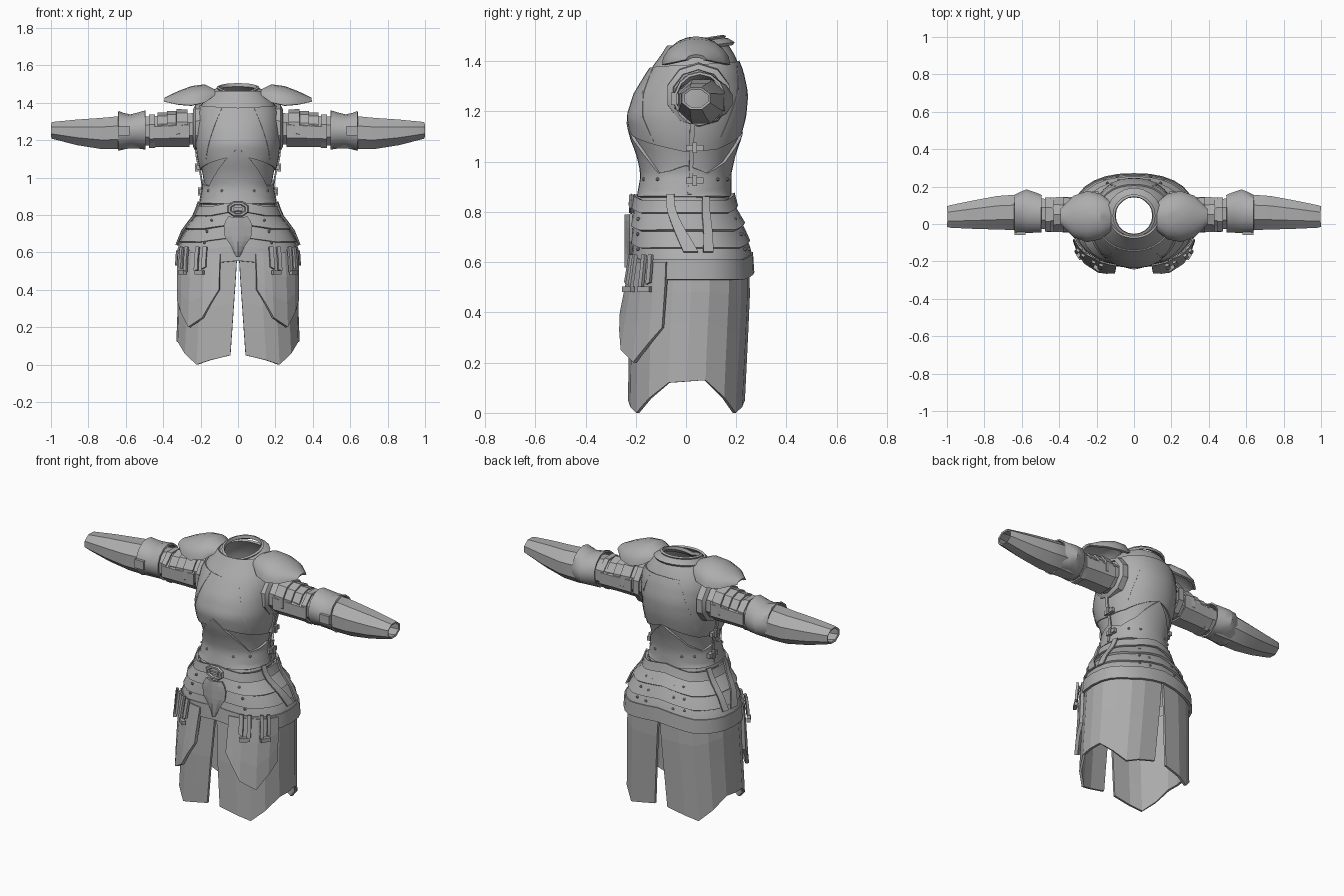
import bpy, bmesh
from math import sin, cos, pi, copysign
from mathutils import Vector, Matrix

if "Cube" in bpy.data.objects:
    bpy.data.objects.remove(bpy.data.objects["Cube"])

steel = bpy.data.materials.new("steel_grey")
steel.use_nodes = True
steel.diffuse_color = (0.42, 0.42, 0.42, 1)
steel.node_tree.nodes["Principled BSDF"].inputs["Base Color"].default_value = (0.42, 0.42, 0.42, 1)
parts, flat = [], []


def lerp(table, t):
    """Piecewise linear lookup: rows are (key, values...)."""
    if t <= table[0][0]:
        return table[0][1:]
    for p, q in zip(table, table[1:]):
        if t <= q[0]:
            f = (t - p[0]) / (q[0] - p[0])
            return tuple(a + (b - a) * f for a, b in zip(p[1:], q[1:]))
    return table[-1][1:]


# Body outline: height, half width, front y, back y
BODY = [(0, .295, -.225, .225), (.3, .305, -.22, .24), (.53, .315, -.205, .25),
        (.62, .31, -.2, .245), (.72, .268, -.2, .215), (.80, .208, -.193, .18),
        (.86, .188, -.178, .163), (.95, .172, -.162, .162), (1.03, .185, -.18, .18),
        (1.10, .203, -.208, .205), (1.18, .213, -.224, .226), (1.27, .213, -.195, .234),
        (1.36, .205, -.14, .215), (1.42, .17, -.095, .19), (1.46, .13, -.07, .165)]


def surf(a, z, off=0.0, n=2.4):
    """Point on the body; a runs from 0 (front) over the left side to 1 (back)."""
    hx, yf, yb = lerp(BODY, z)
    if z > .86:
        n = 2.15
    s, c = sin(a * pi), cos(a * pi)
    x = (hx + off) * copysign(abs(s) ** (2 / n), s)
    y = (yf + yb) / 2 - ((yb - yf) / 2 + off) * copysign(abs(c) ** (2 / n), c)
    return Vector((x if abs(s) > 1e-6 else 0, y, z))


def finish(name, bm, thick, mirror, is_flat):
    bmesh.ops.remove_doubles(bm, verts=bm.verts, dist=1e-5)
    bmesh.ops.recalc_face_normals(bm, faces=bm.faces)
    me = bpy.data.meshes.new(name)
    bm.to_mesh(me)
    bm.free()
    me.materials.append(steel)
    ob = bpy.data.objects.new(name, me)
    bpy.context.collection.objects.link(ob)
    if mirror:
        ob.modifiers.new("Mirror", 'MIRROR')
    if thick:
        m = ob.modifiers.new("Solidify", 'SOLIDIFY')
        m.thickness, m.offset = thick, 0
    (flat if is_flat else parts).append(ob)


def grid(name, us, vs, fn, thick=.012, mirror=True, is_flat=False):
    """Sheet made from a function of u and v in 0..1."""
    us = [i / us for i in range(us + 1)] if isinstance(us, int) else us
    vs = [i / vs for i in range(vs + 1)] if isinstance(vs, int) else vs
    bm = bmesh.new()
    rows = [[bm.verts.new(fn(u, v)) for u in us] for v in vs]
    for r, s in zip(rows, rows[1:]):
        for i in range(len(us) - 1):
            bm.faces.new((r[i], r[i + 1], s[i + 1], s[i]))
    finish(name, bm, thick, mirror, is_flat)


def tube(name, rings, sides, thick=.01):
    """Arm piece along x; rings are (x, y, z, y radius, z radius)."""
    def fn(u, v):
        x, y, z, ry, rz = rings[round(v * (len(rings) - 1))]
        t = (u + .5 / sides) * 2 * pi
        return (x, y + ry * cos(t), z + rz * sin(t))
    grid(name, sides, len(rings) - 1, fn, thick)


def box(name, loc, size, mirror=True, turn=0):
    bm = bmesh.new()
    bmesh.ops.create_cube(bm, size=1, matrix=Matrix.Translation(loc)
                          @ Matrix.Rotation(turn, 4, 'Z') @ Matrix.Diagonal((*size, 1)))
    finish(name, bm, 0, mirror, True)


def strip(name, path, half, off, thick=.008):
    """Strap lying on the body; path rows are (t, a, z)."""
    def fn(u, v):
        a, z = lerp(path, v)
        return surf(a + (u - .5) * 2 * half, z, off)
    grid(name, 1, 6, fn, thick)


def rivet(name, a, z, off):
    bm = bmesh.new()
    bmesh.ops.create_icosphere(bm, subdivisions=1, radius=.008,
                               matrix=Matrix.Translation(surf(a, z, off)))
    finish(name, bm, 0, True, True)


# Torso: underbody, breastplate and waist plate
def plate(name, low, high, off, rows):
    def fn(u, v):
        z0, z1 = lerp(low, u)[0], lerp(high, u)[0]
        return surf(u, z0 + (z1 - z0) * v, off)
    grid(name, 20, rows, fn)


plate("torso", [(0, .84)], [(0, 1.46)], 0, 18)
plate("breastplate", [(0, 1.12), (.3, 1.07), (.5, 1.04), (.7, 1.05), (1, 1.12)],
      [(0, 1.37), (1, 1.40)], .008, 10)
plate("waist_plate", [(0, .86)],
      [(0, 1.16), (.2, 1.02), (.3, .955), (.4, .965), (.5, .985), (.65, .955), (.8, 1.0), (1, 1.12)], .012, 8)
strip("chest_ridge", [(0, .13, 1.37), (1, .3, 1.08)], .008, .012)
strip("back_ridge", [(0, .85, 1.38), (1, .72, 1.1)], .008, .012)
strip("side_seam", [(0, .53, .87), (1, .53, 1.15)], .012, .018)
for z in (.925, 1.055):
    x = surf(.52, z)[0]
    box("side_clasp", (x + .022, .035, z), (.02, .07, .025))
    box("clasp_pin", (x + .03, .035, z), (.018, .018, .042))
for a in (.14, .3, .74, .86):
    rivet("waist_rivet", a, .93, .018)


# Collar
def collar(u, v):
    a = u * 2 * pi
    k = abs(sin(a / 2))
    r, z = lerp([(0, .145, 1.395 + .075 * k), (.35, .12, 1.415 + .07 * k),
                 (.6, .104, 1.43 + .06 * k), (1, .108, 1.443 + .06 * k)], v)
    return (r * sin(a) if 0 < u < 1 else 0, .045 - r * cos(a), z)


grid("collar", 20, [0, .35, .6, 1], collar, .014, False)


# Overlapping hip bands
def band(name, z0, z1, off0, off1):
    def fn(u, v):
        lift = .03 * max(0, 1 - (1 - u) / .2) + .025 * max(0, 1 - u / .2)
        p = surf(u, z0 + (z1 - z0) * v, off0 + (off1 - off0) * v)
        p.z += lift
        return p
    grid(name, [0, .06, .13, .2, .27, .35, .42, .5, .58, .65, .73, .8, .87, .94, 1], 2, fn, .014)


band("waist_belt", .795, .845, .018, .02)
band("hip_band_upper", .725, .80, .016, .004)
band("hip_band_middle", .655, .735, .014, .002)
band("hip_band_lower", .60, .665, .01, .002)
band("hem_belt", .53, .61, .015, .014)
for z in (.64, .70, .76):
    for a in (.17, .86, .93):
        rivet("hip_rivet", a, z + .012, .02)
strip("hip_strap_front", [(0, .42, .87), (1, .5, .64)], .024, .03)
strip("hip_strap_back", [(0, .62, .86), (1, .57, .64)], .024, .03)


# Centre plate and buckle
def centre(u, v):
    z = .79 - .21 * v
    w, = lerp([(.58, .006), (.64, .035), (.68, .068), (.75, .076), (.79, .05)], z)
    return (u * w, -.237 + .018 * u, z)


grid("centre_plate", 2, 8, centre, .014, True, True)


def buckle(u, v):
    a, b = (u + 1 / 16) * 2 * pi, v * 2 * pi
    return ((.05 + .011 * cos(b)) * cos(a), -.218 + .01 * sin(b), .832 + (.033 + .011 * cos(b)) * sin(a))


grid("buckle", 8, 6, buckle, 0, False)
box("buckle_pin", (0, -.222, .832), (.05, .012, .014), False)


# Split skirt
def skirt(u, v):
    low, = lerp([(0, .05), (.19, 0), (.42, .12), (.58, .13), (.81, 0), (1, .05)], u)
    z = low + (.6 - low) * v
    p = surf(u, z)
    p.x = p.x * .96 + .004 + .04 * max(0, .58 - z) / .58
    return p


grid("skirt", [0, .1, .19, .3, .42, .5, .58, .7, .81, .9, 1], 4, skirt, .014, True, True)


# Hanging thigh plates with straps
def thigh(u, v, off=0):
    low, = lerp([(0, .4), (.25, .25), (.55, .2), (1, .34)], u)
    z = .6 + (low - .6) * v
    return surf(.07 + .32 * u, z, .018 + off + (.6 - z) * (.14 - .11 * u))


grid("thigh_plate", [0, .12, .25, .55, .8, 1], 3, thigh, .02, True, True)
for c in (.3, .68):
    for d in (-.07, .07):
        def strap(u, v):
            p = thigh(c + d + (u - .5) * .07, .34 * v, .022)
            p.z += .03
            return p
        grid("thigh_strap", 1, 4, strap, .014, True, True)
    p = thigh(c, .3, .025)
    box("strap_buckle", p, (.055, .02, .022), True, .35 + c)


# Shoulder guards
def shoulder(u, v):
    x, r, top, edge = lerp([(0, .125, .07, 1.465, 1.44), (.2, .18, .115, 1.492, 1.40), (.45, .25, .13, 1.482, 1.385),
                            (.7, .32, .105, 1.455, 1.39), (1, .39, .035, 1.42, 1.405)], v)
    t = (u - .5) * pi
    return (x, .04 + r * sin(t), edge + (top - edge) * cos(t))


grid("shoulder_guard", 10, [0, .2, .45, .7, 1], shoulder, .014)

# Arms
Y = .05
tube("armhole_rim", [(.19, Y, 1.265, .125, .125), (.225, Y, 1.265, .125, .12), (.235, Y, 1.265, .105, .10)], 10)
tube("upper_arm", [(.18, Y, 1.262, .09, .09), (.3, Y, 1.26, .085, .082), (.52, Y + .005, 1.247, .082, .078)], 8)
tube("arm_guard", [(.26, Y, 1.247, .1, .085), (.38, Y, 1.243, .097, .08), (.47, Y, 1.24, .094, .08)], 8)
for i in range(3):
    x = .27 + .05 * i
    r = .098 - .005 * i
    tube("arm_lame", [(x, Y, 1.268 - .004 * i, r - .006, r - .006), (x + .06, Y, 1.265 - .004 * i, r, r - .002)], 10)
tube("elbow_strap", [(.445, Y, 1.247, .093, .092), (.475, Y, 1.247, .093, .092)], 8)
tube("elbow_guard", [(.495, Y + .005, 1.255, .098, .1), (.53, Y + .012, 1.252, .106, .092), (.575, Y + .018, 1.248, .115, .085),
                     (.61, Y + .012, 1.248, .106, .092), (.64, Y + .005, 1.25, .098, .102)], 14)
box("elbow_clasp", (.61, -.05, 1.25), (.06, .02, .05))
tube("forearm_guard", [(.53, .058, 1.24, .085, .085), (.64, .062, 1.24, .097, .09), (.73, .06, 1.236, .092, .085),
                       (.86, .05, 1.242, .077, .069), (.985, .04, 1.252, .06, .045), (.997, .04, 1.252, .055, .042)], 8)

# Bake modifiers, then shade smooth parts with sharp edges kept
bpy.ops.object.select_all(action='DESELECT')
for ob in parts + flat:
    ob.select_set(True)
bpy.context.view_layer.objects.active = parts[0]
bpy.ops.object.convert(target='MESH')
for ob in flat:
    ob.select_set(False)
bpy.ops.object.shade_smooth_by_angle(angle=.55)
